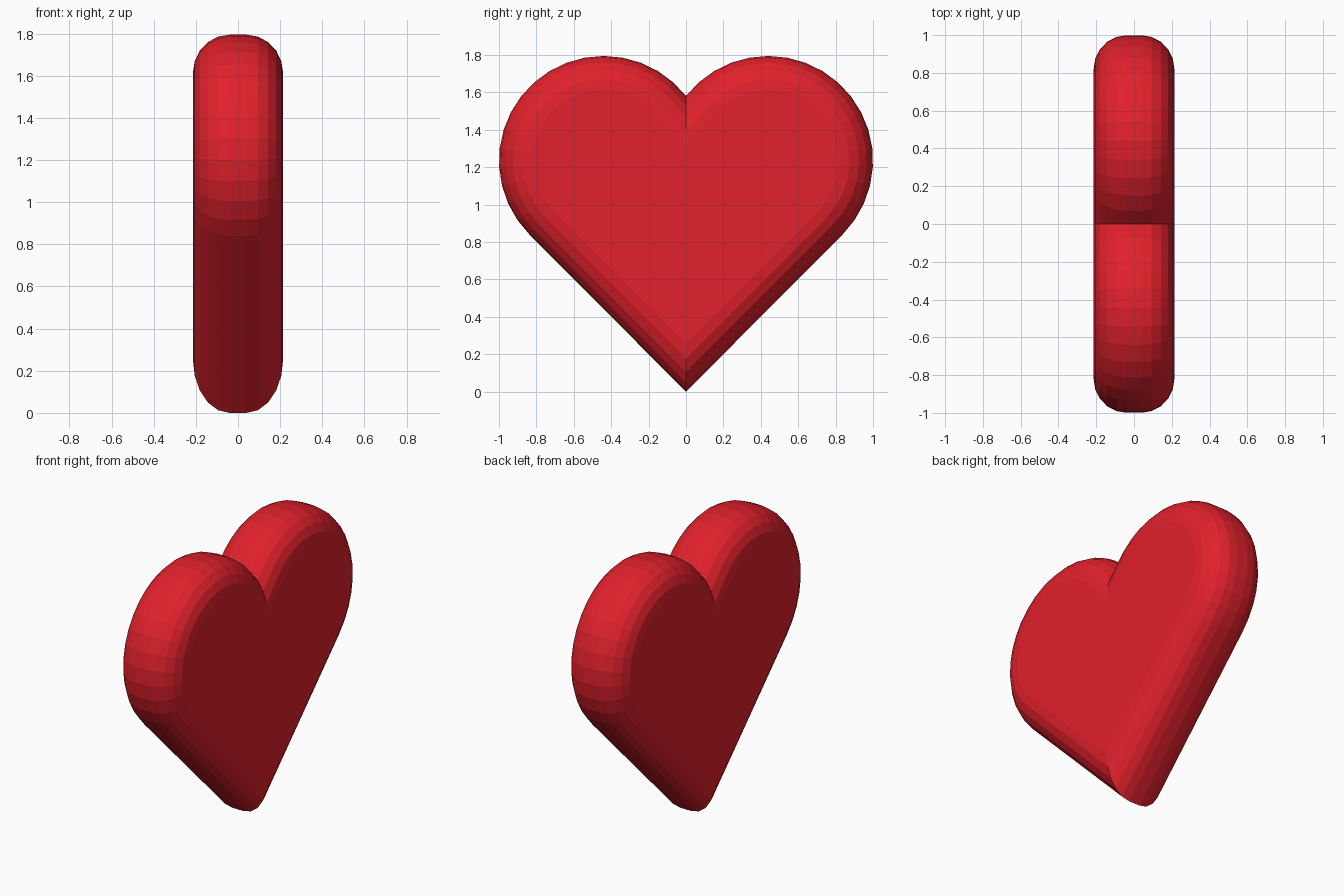
import bpy, bmesh
from math import sin, cos, pi, radians, atan2, sqrt
from mathutils import Vector

if "Cube" in bpy.data.objects:
    bpy.data.objects.remove(bpy.data.objects["Cube"])

R, CY, CZ = 0.56, 0.44, 1.235     # lobe radius and centre
HALF, INSET, DEPTH = 0.214, 0.18, 0.174
ARC_SEG, BEV_SEG = 18, 5

# right half of the heart outline (y, z): tip, round lobe, notch
start, end = radians(-45), pi - atan2(sqrt(R * R - CY * CY), CY)
half = [Vector((0, 0))]
for i in range(ARC_SEG + 1):
    a = start + (end - start) * i / ARC_SEG
    half.append(Vector((CY + R * cos(a), CZ + R * sin(a))))
half[-1].x = 0
outline = half + [Vector((-p.x, p.y)) for p in reversed(half[1:-1])]


def inset(points, d):
    """Mitred inward offset of a counter-clockwise outline."""
    out = []
    n = len(points)
    for i, p in enumerate(points):
        e1 = (p - points[i - 1]).normalized()
        e2 = (points[(i + 1) % n] - p).normalized()
        n1, n2 = Vector((-e1.y, e1.x)), Vector((-e2.y, e2.x))
        out.append(p + (n1 + n2) * d / (1 + n1.dot(n2)))
    return out


# rounded rim: stack of inset rings from one face to the other
steps = []
for k in range(BEV_SEG + 1):
    a = pi / 2 * k / BEV_SEG
    steps.append((HALF - DEPTH * (1 - sin(a)), INSET * (1 - cos(a))))
levels = [(-x, d) for x, d in reversed(steps)] + steps

bm = bmesh.new()
rings = [[bm.verts.new((x, p.x, p.y)) for p in inset(outline, d)] for x, d in levels]
n = len(outline)
for r0, r1 in zip(rings, rings[1:]):
    for i in range(n):
        j = (i + 1) % n
        bm.faces.new((r0[i], r0[j], r1[j], r1[i]))
# flat faces
bm.faces.new(rings[0][::-1])
bm.faces.new(rings[-1])
bmesh.ops.recalc_face_normals(bm, faces=bm.faces)

mesh = bpy.data.meshes.new("heart")
bm.to_mesh(mesh)
bm.free()
heart = bpy.data.objects.new("heart", mesh)
bpy.context.collection.objects.link(heart)

red = bpy.data.materials.new("red")
red.diffuse_color = (0.75, 0.015, 0.025, 1)
red.use_nodes = True
red.node_tree.nodes["Principled BSDF"].inputs["Base Color"].default_value = red.diffuse_color
mesh.materials.append(red)
